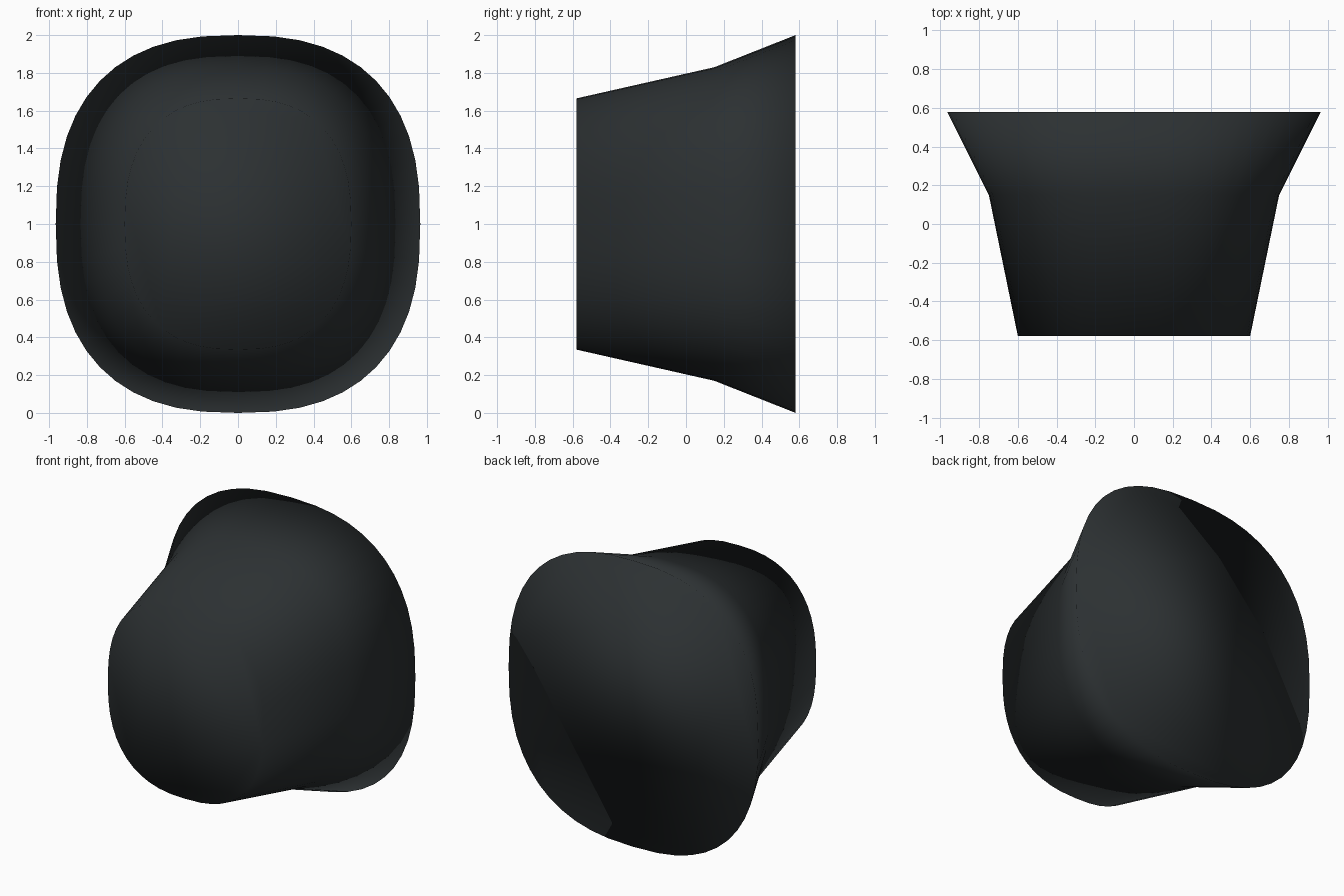
import bpy, bmesh, math

if "Cube" in bpy.data.objects:
    bpy.data.objects.remove(bpy.data.objects["Cube"])

SEGMENTS = 48
EXPONENT = 2.5
# Cross-sections: y, half width, half height
SECTIONS = [(-0.58, 0.60, 0.665), (0.15, 0.75, 0.83), (0.58, 0.965, 1.0)]


def power(v):
    return math.copysign(abs(v) ** (2 / EXPONENT), v) if abs(v) > 1e-9 else 0.0


def ring(bm, y, w, h):
    angles = [2 * math.pi * i / SEGMENTS for i in range(SEGMENTS)]
    return [bm.verts.new((w * power(math.cos(a)), y, 1 + h * power(math.sin(a)))) for a in angles]


# Flared rounded-square body, closed at both ends
bm = bmesh.new()
rings = [ring(bm, *s) for s in SECTIONS]
for a, b in zip(rings, rings[1:]):
    for i in range(SEGMENTS):
        j = (i + 1) % SEGMENTS
        bm.faces.new((a[i], a[j], b[j], b[i]))
bm.faces.new(rings[0])
bm.faces.new(rings[-1])
bmesh.ops.recalc_face_normals(bm, faces=bm.faces)
for f in bm.faces:
    f.smooth = True

mesh = bpy.data.meshes.new("flared_body")
bm.to_mesh(mesh)
bm.free()
body = bpy.data.objects.new("flared_body", mesh)
bpy.context.collection.objects.link(body)

# Dark rubber colour
mat = bpy.data.materials.new("dark_rubber")
mat.diffuse_color = (0.025, 0.03, 0.032, 1)
mat.use_nodes = True
mat.node_tree.nodes["Principled BSDF"].inputs["Base Color"].default_value = mat.diffuse_color
mesh.materials.append(mat)
